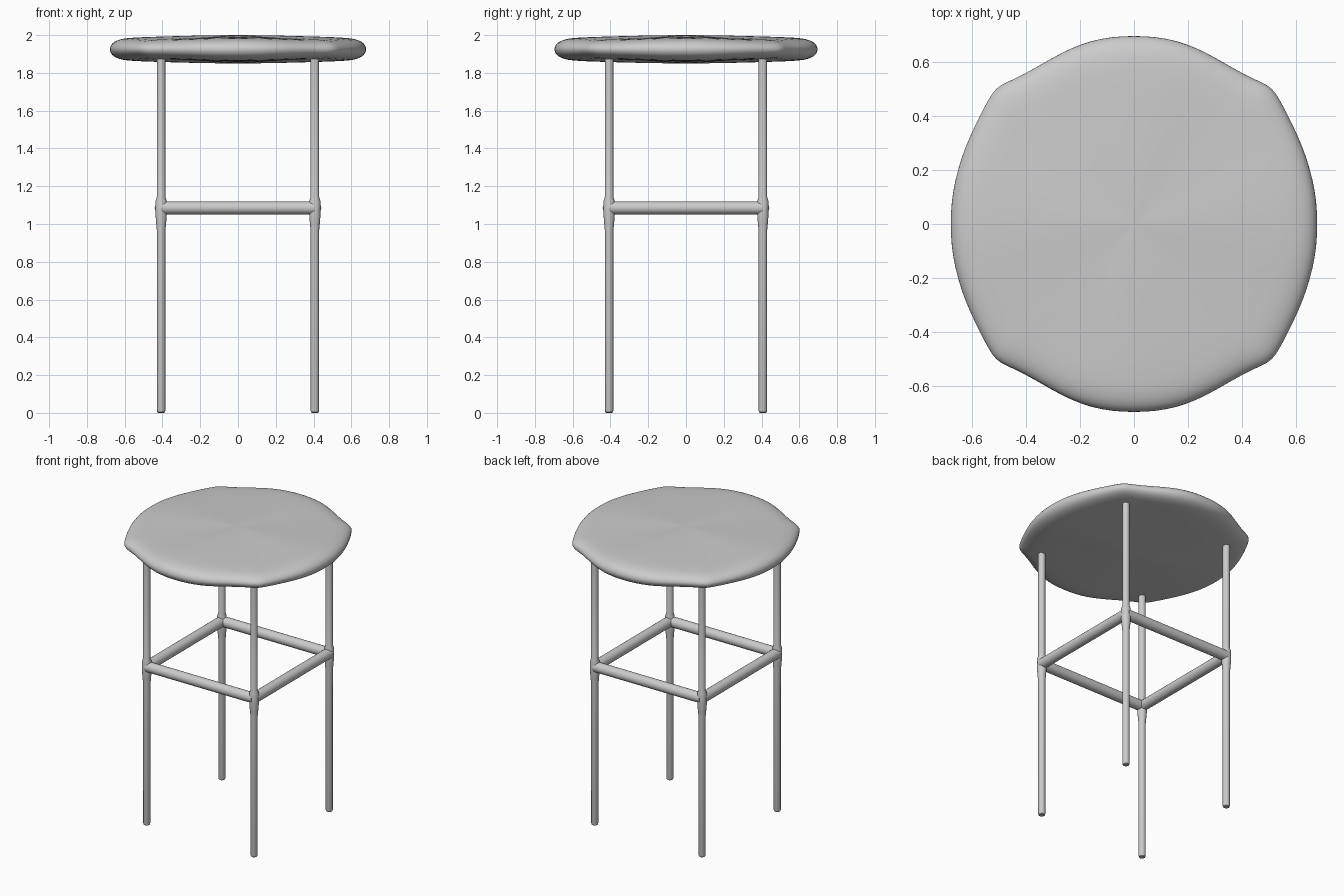
import bpy, bmesh, math
from mathutils import Vector

if "Cube" in bpy.data.objects:
    bpy.data.objects.remove(bpy.data.objects["Cube"])

LEG = 0.407


def finish(name, bm):
    bmesh.ops.recalc_face_normals(bm, faces=bm.faces[:])
    me = bpy.data.meshes.new(name)
    bm.to_mesh(me)
    bm.free()
    for p in me.polygons:
        p.use_smooth = True
    ob = bpy.data.objects.new(name, me)
    bpy.context.collection.objects.link(ob)
    return ob


def skin(bm, rings):
    # join rings of equal length, first and last closed by a cap
    vs = [[bm.verts.new(p) for p in r] for r in rings]
    n = len(vs[0])
    for a, b in zip(vs, vs[1:]):
        for i in range(n):
            j = (i + 1) % n
            bm.faces.new((a[i], a[j], b[j], b[i]))
    bm.faces.new(vs[0])
    bm.faces.new(vs[-1])


def rod(name, start, end, profile, n=20):
    # turned rod: profile is (distance along the axis, radius)
    start, end = Vector(start), Vector(end)
    axis = (end - start).normalized()
    q = axis.to_track_quat('Z', 'Y')
    rings = [[start + axis * d + q @ Vector((r * math.cos(k * math.tau / n),
                                             r * math.sin(k * math.tau / n), 0))
              for k in range(n)] for d, r in profile]
    bm = bmesh.new()
    skin(bm, rings)
    return finish(name, bm)


# Seat: softly domed cushion whose outline swells at four corners
quarter = [(0.682, 0), (0.679, 0.085), (0.664, 0.167), (0.642, 0.245), (0.613, 0.32),
           (0.567, 0.415), (0.541, 0.462), (0.516, 0.504), (0.474, 0.528),
           (0.42, 0.549), (0.30, 0.62), (0.235, 0.653), (0.165, 0.68), (0.085, 0.696)]
half = quarter + [(0, 0.70)] + [(-x, y) for x, y in quarter[:0:-1]]
outline = half + [(-x, -y) for x, y in half]

profile = [(0.06, 1.25), (0.3, 1.22), (0.55, 1.14), (0.75, 1.07), (0.86, 1.0),
           (0.92, 0.88), (0.965, 0.66), (0.99, 0.36), (1.0, 0.0)]


def seat_ring(s, t):
    ring = []
    for x, y in outline:
        lip = 0.06 - 0.006 * s * (1 - math.cos(4 * math.atan2(y, x)))
        ring.append((x * s, y * s, 1.925 + t * lip))
    return ring


bm = bmesh.new()
skin(bm, [seat_ring(s, t) for s, t in profile] +
     [seat_ring(s, -t) for s, t in profile[-2::-1]])
seat = finish("seat", bm)
sub = seat.modifiers.new("smooth", 'SUBSURF')
sub.levels = sub.render_levels = 1

# Legs, slightly swollen where the stretchers meet them
leg_profile = [(0, 0.015), (0.004, 0.02), (0.012, 0.0222), (0.96, 0.0222), (1.0, 0.026),
               (1.05, 0.03), (1.12, 0.03), (1.145, 0.0222), (1.90, 0.0222)]
for sx, side in ((-1, "left"), (1, "right")):
    for sy, end in ((-1, "front"), (1, "back")):
        rod(f"{end}_{side}_leg", (sx * LEG, sy * LEG, 0), (sx * LEG, sy * LEG, 2), leg_profile)

# Square of stretchers between the legs
L = 2 * LEG
bar = [(0, 0.034), (L, 0.034)]
Z = 1.085
for s, end, side in ((-1, "front", "left"), (1, "back", "right")):
    rod(f"{end}_stretcher", (-LEG, s * LEG, Z), (LEG, s * LEG, Z), bar)
    rod(f"{side}_stretcher", (s * LEG, -LEG, Z), (s * LEG, LEG, Z), bar)

# Keep the cap edges crisp
bpy.ops.object.select_all(action='DESELECT')
for ob in bpy.data.objects:
    if ob.name != "seat":
        ob.select_set(True)
        bpy.context.view_layer.objects.active = ob
bpy.ops.object.shade_smooth_by_angle()
